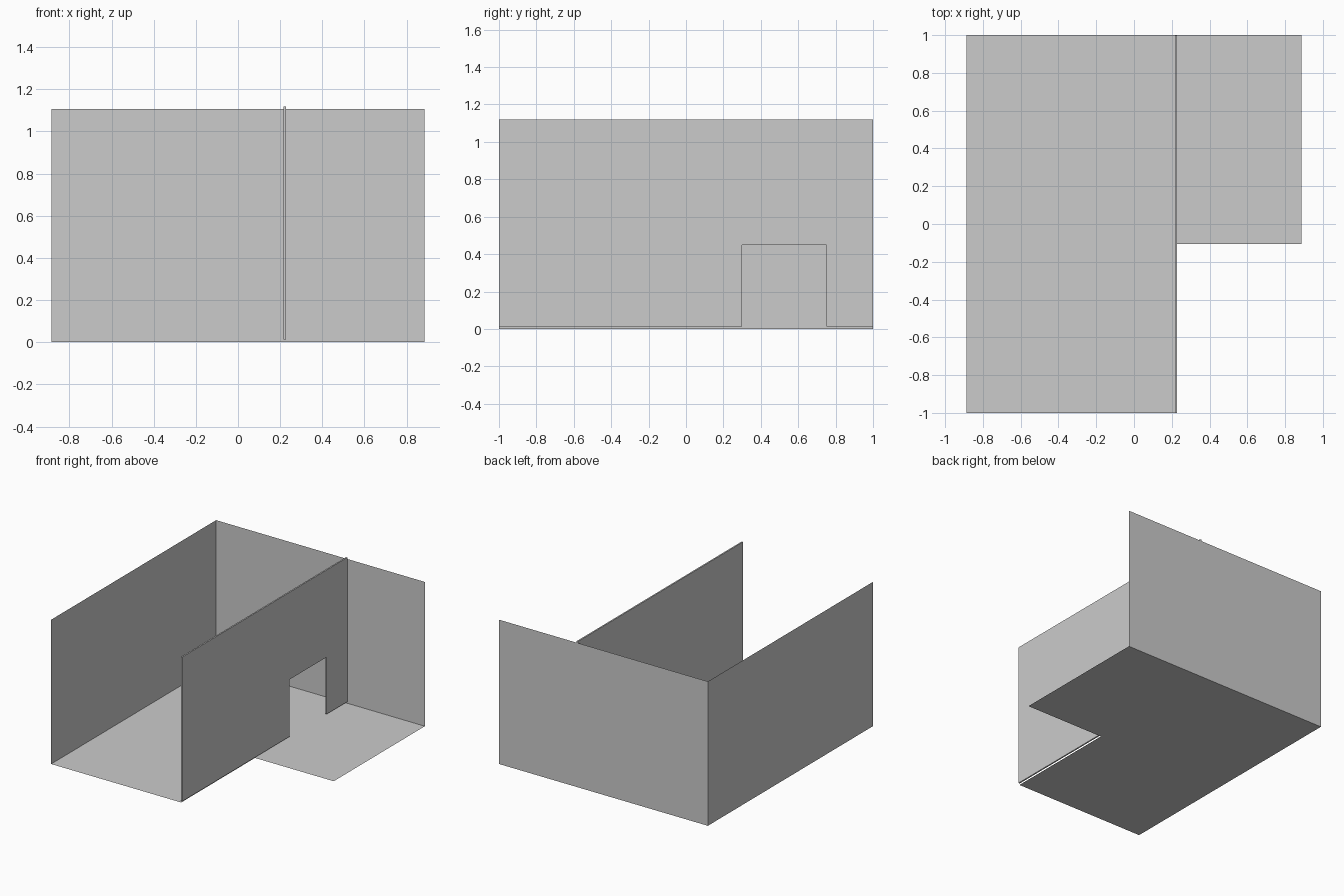
import bpy, bmesh
from mathutils import Vector

if "Cube" in bpy.data.objects:
    bpy.data.objects.remove(bpy.data.objects["Cube"])

W, D, H = 0.886, 1.0, 1.107      # half width, half depth, wall height


def panel(name, points, extrude=None):
    """Flat polygon, optionally extruded into a slab."""
    bm = bmesh.new()
    face = bm.faces.new([bm.verts.new(p) for p in points])
    if extrude:
        res = bmesh.ops.extrude_face_region(bm, geom=[face], use_keep_orig=True)
        verts = [g for g in res["geom"] if isinstance(g, bmesh.types.BMVert)]
        bmesh.ops.translate(bm, verts=verts, vec=Vector(extrude))
        bmesh.ops.recalc_face_normals(bm, faces=bm.faces)
    mesh = bpy.data.meshes.new(name)
    bm.to_mesh(mesh)
    bm.free()
    obj = bpy.data.objects.new(name, mesh)
    bpy.context.collection.objects.link(obj)
    return obj


# L-shaped floor sheet
step_x, step_y = 0.218, -0.105
panel("floor", [(x, y, 0) for x, y in (
    (-W, -D), (step_x, -D), (step_x, step_y), (W, step_y), (W, D), (-W, D))])

# Thin outer walls
panel("back_wall", [(-W, D, 0), (W, D, 0), (W, D, H), (-W, D, H)])
panel("left_wall", [(-W, -D, 0), (-W, D, 0), (-W, D, H), (-W, -D, H)])

# Partition slab with a low doorway, raised slightly above the floor
x0, thick, z0, z1 = 0.217, 0.011, 0.012, 1.119
door_a, door_b, door_top = 0.30, 0.75, 0.45
end = D - 0.001
panel("partition_wall", [(x0, y, z) for y, z in (
    (-D, z0), (door_a, z0), (door_a, door_top), (door_b, door_top),
    (door_b, z0), (end, z0), (end, z1), (-D, z1))], extrude=(thick, 0, 0))
